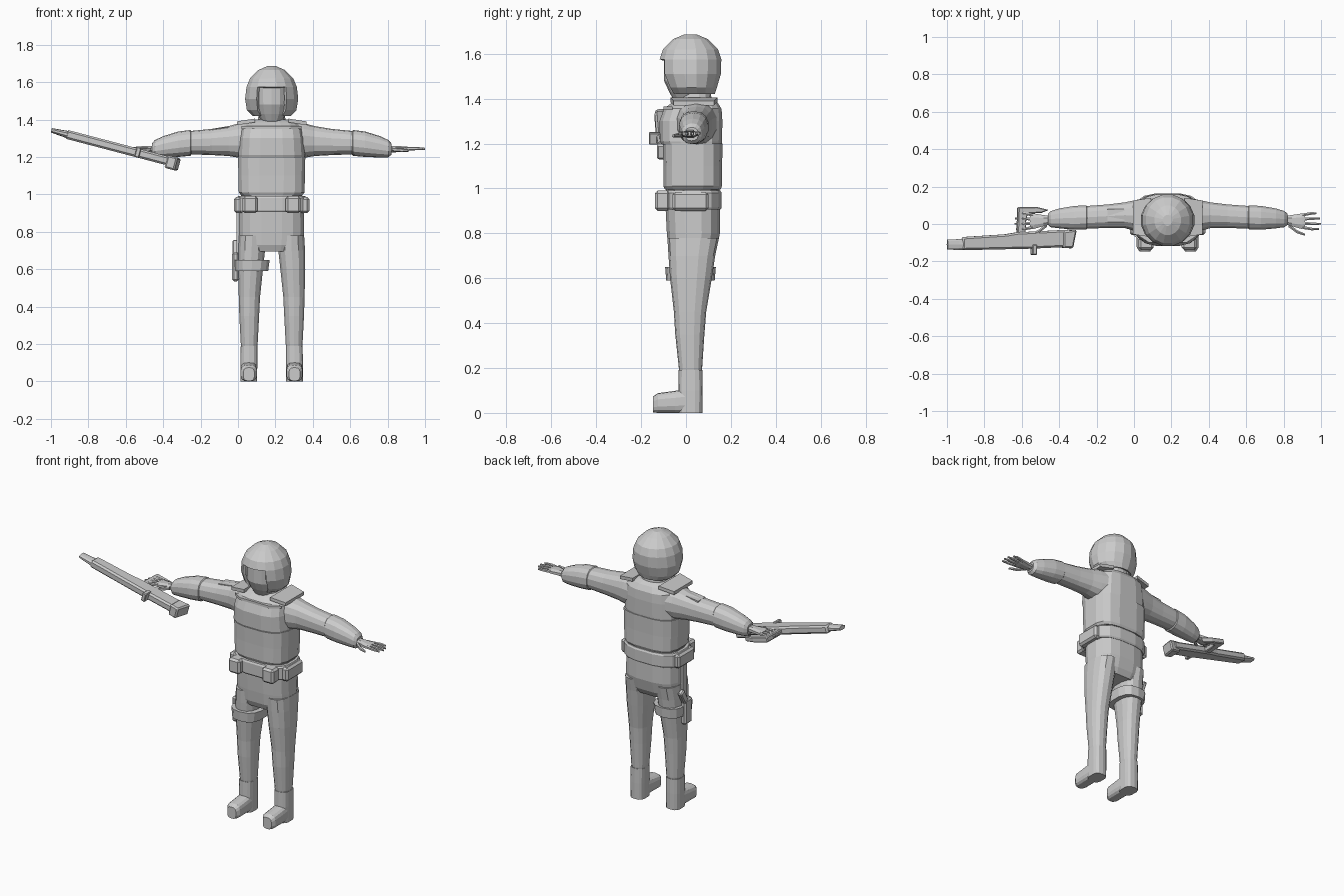
import bpy, bmesh, math
from mathutils import Matrix, Vector

if "Cube" in bpy.data.objects:
    bpy.data.objects.remove(bpy.data.objects["Cube"])

GREY = (0.6, 0.6, 0.6, 1)
mat = bpy.data.materials.new("plain grey")
mat.use_nodes = True
mat.diffuse_color = GREY
mat.node_tree.nodes["Principled BSDF"].inputs["Base Color"].default_value = GREY

BODY_X = 0.18   # the figure stands beside the model centre
parts = []


def finish(name, bm, x=BODY_X, mirror=False, bevel=0):
    bmesh.ops.recalc_face_normals(bm, faces=bm.faces)
    me = bpy.data.meshes.new(name)
    bm.to_mesh(me)
    bm.free()
    me.materials.append(mat)
    ob = bpy.data.objects.new(name, me)
    bpy.context.collection.objects.link(ob)
    ob.location.x = x
    if bevel:
        mod = ob.modifiers.new("bevel", "BEVEL")
        mod.width = bevel
        mod.segments = 1
    if mirror:
        ob.modifiers.new("mirror", "MIRROR")
    parts.append(ob)
    return ob


def loft_mesh(rings, axis="z", n=14, power=2.4):
    """Rings are (position, centre a, centre b, radius a, radius b)."""
    bm = bmesh.new()
    loops = []
    for p, ca, cb, ra, rb in rings:
        loop = []
        for i in range(n):
            t = (i + 0.5) * math.tau / n
            c, s = math.cos(t), math.sin(t)
            a = ca + ra * math.copysign(abs(c) ** (2 / power), c)
            b = cb + rb * math.copysign(abs(s) ** (2 / power), s)
            loop.append(bm.verts.new({"x": (p, a, b), "y": (a, p, b), "z": (a, b, p)}[axis]))
        loops.append(loop)
    for lo, hi in zip(loops, loops[1:]):
        for i in range(n):
            j = (i + 1) % n
            bm.faces.new((lo[i], lo[j], hi[j], hi[i]))
    bm.faces.new(loops[0])
    bm.faces.new(loops[-1])
    return bm


def loft(name, rings, axis="z", n=14, power=2.4, **kw):
    return finish(name, loft_mesh(rings, axis, n, power), **kw)


def box(name, lo, hi, **kw):
    bm = bmesh.new()
    bmesh.ops.create_cube(bm, size=1)
    for v in bm.verts:
        v.co = [l + (h - l) * (c + 0.5) for l, h, c in zip(lo, hi, v.co)]
    return finish(name, bm, **kw)


def plate(name, outline, z0, z1, **kw):
    """Flat outline in x and y, raised from z0 to z1."""
    bm = bmesh.new()
    face = bm.faces.new([bm.verts.new((x, y, z0)) for x, y in outline])
    top = bmesh.ops.extrude_face_region(bm, geom=[face])["geom"]
    bmesh.ops.translate(bm, vec=(0, 0, z1 - z0),
                        verts=[g for g in top if isinstance(g, bmesh.types.BMVert)])
    return finish(name, bm, **kw)


# Head, neck and open-faced helmet
loft("head", [(1.385, 0, 0, .05, .05), (1.43, 0, 0, .078, .075), (1.48, 0, 0, .09, .098),
              (1.57, 0, .01, .092, .108), (1.62, 0, .01, .07, .08)])
loft("neck", [(1.35, 0, .04, .085, .08), (1.43, 0, .035, .07, .075)])
bm = loft_mesh([(1.42, 0, .03, .105, .1), (1.45, 0, .025, .135, .115), (1.51, 0, .02, .145, .138),
                (1.575, 0, .02, .137, .14), (1.62, 0, .02, .118, .125),
                (1.665, 0, .02, .072, .08), (1.685, 0, .02, .025, .03)], n=16, power=2)
opening = [f for f in bm.faces if len(f.verts) > 4 and f.calc_center_median().z < 1.5
           or f.calc_center_median().z < 1.57 and f.calc_center_median().y < -.05
           and abs(f.calc_center_median().x) < .075]
bmesh.ops.delete(bm, geom=opening, context="FACES")
helmet = finish("helmet", bm)
shell = helmet.modifiers.new("thickness", "SOLIDIFY")
shell.thickness = 0.018

# Torso armour
loft("lower_vest", [(.995, 0, .03, .165, .125), (1.01, 0, .03, .178, .132), (1.1, 0, .03, .18, .132),
                    (1.2, 0, .03, .182, .135)], power=3.2, n=16)
loft("upper_vest", [(1.195, 0, .025, .178, .136), (1.21, 0, .022, .18, .14), (1.3, 0, .022, .174, .142),
                    (1.355, 0, .03, .165, .13), (1.385, 0, .04, .13, .1), (1.4, 0, .04, .09, .075)],
     power=3, n=16)
bm = bmesh.new()
bmesh.ops.create_cube(bm, size=1)
for v in bm.verts:
    outer = v.co.x > 0
    v.co = ((.186 if outer else .09),
            .035 + v.co.y * (.18 if outer else .21),
            (1.38 if outer else 1.395) + v.co.z * .02)
finish("shoulder_flap", bm, mirror=True)
plate("collar_front", [(-.1, -.1), (.1, -.1), (.16, -.06), (-.16, -.06)], 1.35, 1.365)

# Belt and pouches
loft("belt", [(.905, 0, .025, .185, .13), (.915, 0, .025, .19, .136), (.98, 0, .025, .19, .136),
              (.99, 0, .025, .182, .13)], power=2.8, n=16)
box("front_pouch", (.075, -.138, .9), (.155, -.07, .99), mirror=True, bevel=.012)
box("side_pouch", (.15, -.06, .9), (.202, .1, .985), mirror=True, bevel=.012)

# Trousers and boots
loft("pelvis", [(.695, 0, .025, .15, .09), (.73, 0, .028, .172, .108), (.8, 0, .033, .175, .12),
                (.92, 0, .03, .174, .123), (1.0, 0, .03, .165, .12)], n=16, power=2.8)
loft("trouser_leg", [(.185, .12, .02, .044, .05), (.2, .12, .02, .046, .052), (.35, .12, .017, .054, .065),
                     (.45, .119, .018, .058, .072), (.6, .113, .022, .068, .093),
                     (.7, .107, .026, .073, .104), (.78, .105, .032, .07, .115)], mirror=True)
loft("boot_shaft", [(0, .122, .02, .045, .053), (.1, .122, .02, .046, .054), (.19, .121, .02, .045, .053)],
     power=3, mirror=True)
loft("boot_toe", [(-.146, .122, .038, .03, .036), (-.125, .122, .044, .044, .044),
                  (-.05, .122, .049, .045, .049), (.03, .122, .055, .044, .055)],
     axis="y", power=3, mirror=True)

# Thigh strap and holster on the right leg
loft("thigh_strap", [(.59, -.107, .02, .09, .108), (.65, -.105, .02, .096, .113)], power=2.6)
box("holster", (-.212, -.02, .535), (-.175, .05, .69), bevel=.01)
box("holster_hanger", (-.188, .0, .66), (-.165, .04, .9))
bm = bmesh.new()
bmesh.ops.create_cube(bm, size=1, matrix=Matrix.Translation((-.195, .05, .71))
                      @ Matrix.Rotation(-.5, 4, "X") @ Matrix.Diagonal((.028, .04, .09, 1)))
finish("pistol_grip", bm, bevel=.006)

# Arms, sleeves and hands
loft("upper_arm", [(.1, .045, 1.29, .1, .095), (.17, .045, 1.288, .085, .093), (.23, .047, 1.285, .07, .08),
                   (.32, .042, 1.28, .064, .07), (.44, .035, 1.276, .062, .062)], axis="x", mirror=True)
loft("forearm", [(.425, .035, 1.276, .055, .058), (.435, .035, 1.275, .066, .069),
                 (.5, .033, 1.268, .065, .068), (.58, .03, 1.254, .054, .057),
                 (.625, .026, 1.244, .044, .046), (.64, .025, 1.242, .03, .03)], axis="x", mirror=True)
loft("palm", [(.62, .022, 1.242, .022, .02), (.665, .018, 1.242, .032, .018),
              (.715, .015, 1.243, .044, .014), (.735, .015, 1.244, .04, .01)],
     axis="x", n=8, mirror=True)
for i, (name, tip) in enumerate(zip(("index", "middle", "ring", "little"), (.81, .82, .815, .795))):
    y = -.018 + i * .022
    spread = (i - 1.5) * .006
    loft(name + "_finger", [(.72, y, 1.244, .009, .01), (.77, y + spread, 1.245, .008, .009),
                            (tip, y + spread, 1.243, .005, .006)], axis="x", n=6, mirror=True)
loft("thumb", [(.645, -.005, 1.24, .012, .011), (.69, -.04, 1.236, .01, .01),
               (.735, -.058, 1.234, .006, .006)], axis="x", n=6, mirror=True)
bm = bmesh.new()
bmesh.ops.create_cube(bm, size=1, matrix=Matrix.Translation((-.275, .045, 1.348))
                      @ Matrix.Rotation(-.12, 4, "Y") @ Matrix.Diagonal((.09, .07, .014, 1)))
finish("sleeve_patch", bm)

# Rifle lying on its side, sloping up towards the muzzle
first = len(parts)
plate("rifle_body", [(-.28, -.14), (-.28, -.07), (-.04, -.055), (.02, -.045), (.32, -.03),
                     (.32, -.122), (.1, -.132)], -.024, .024, x=0, bevel=.01)
loft("rifle_barrel", [(-.36, -.11, 0, .027, .012), (-.3, -.11, 0, .03, .017), (-.27, -.11, 0, .03, .02)],
     axis="x", n=10, x=0)
plate("rifle_butt", [(.275, -.128), (.275, -.04), (.35, -.03), (.33, -.13)], -.04, .03, x=0, bevel=.008)
plate("rifle_magazine", [(.025, -.05), (.07, -.05), (.075, .03), (.085, .055), (.16, .06),
                         (.2, .075), (.13, .092), (.03, .09)], -.018, .014, x=0, bevel=.005)
box("rifle_sight", (.105, -.165, -.024), (.13, -.11, .03), x=0, bevel=.004)
for ob in parts[first:]:
    ob.location = Vector((-.65, 0, 1.251))
    ob.rotation_euler.y = .257

# Smooth shading with crisp edges
for ob in bpy.context.view_layer.objects:
    ob.select_set(ob in parts)
bpy.context.view_layer.objects.active = parts[0]
bpy.ops.object.shade_smooth_by_angle(angle=math.radians(40))
